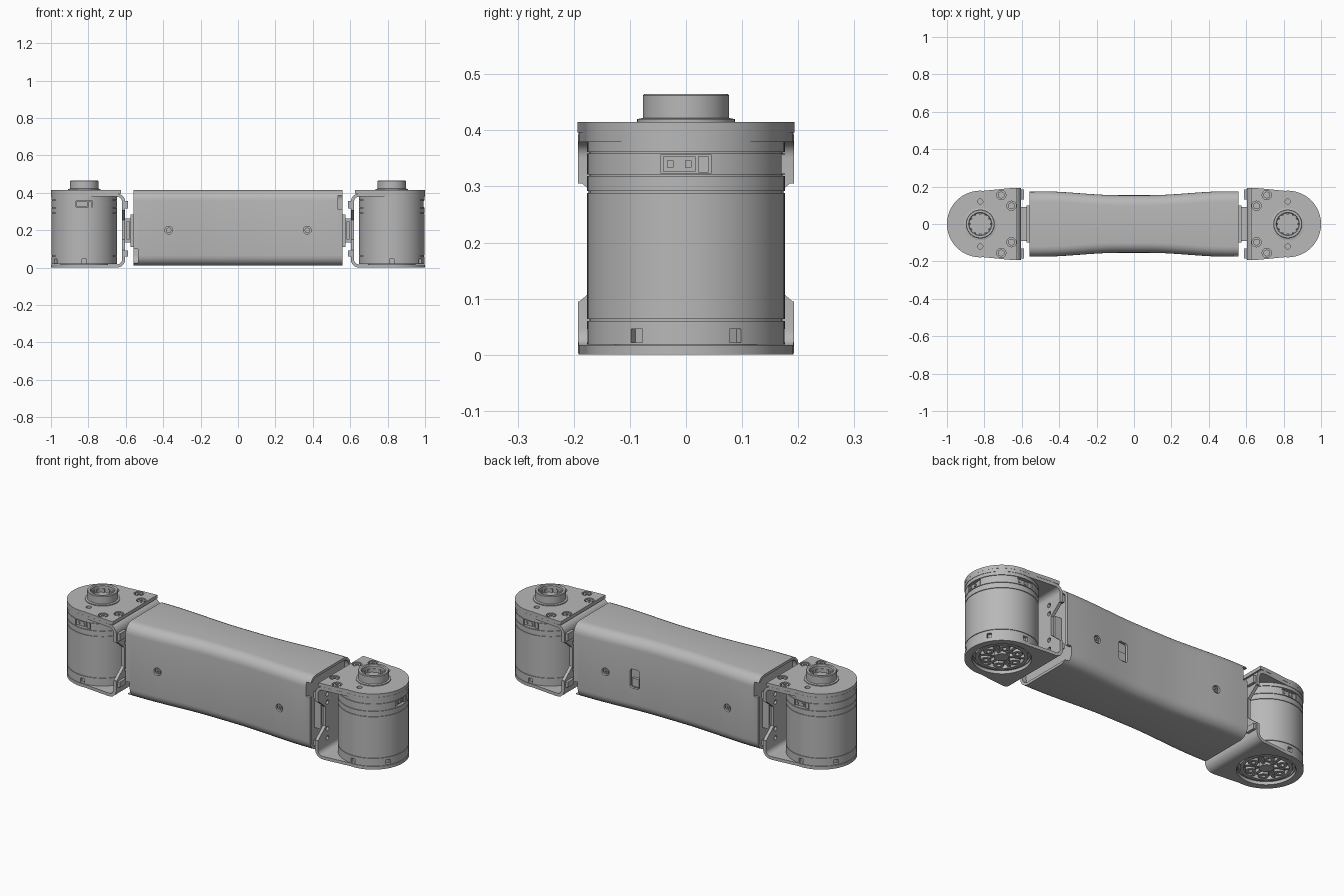
import bpy, bmesh, math
from mathutils import Matrix, Vector

if "Cube" in bpy.data.objects:
    bpy.data.objects.remove(bpy.data.objects["Cube"])

GREY = bpy.data.materials.new("machined grey")
GREY.diffuse_color = (0.48, 0.48, 0.48, 1)
GREY.use_nodes = True
GREY.node_tree.nodes["Principled BSDF"].inputs["Base Color"].default_value = GREY.diffuse_color
CX, R = 0.822, 0.178          # motor axis and radius


def finish(name, bm, turn=0.0):
    bmesh.ops.recalc_face_normals(bm, faces=bm.faces)
    bm.transform(Matrix.Rotation(turn, 4, 'Z'))
    me = bpy.data.meshes.new(name)
    bm.to_mesh(me)
    bm.free()
    ob = bpy.data.objects.new(name, me)
    bpy.context.collection.objects.link(ob)
    me.materials.append(GREY)
    return ob


def select(ob):
    bpy.ops.object.select_all(action='DESELECT')
    ob.select_set(True)
    bpy.context.view_layer.objects.active = ob


def smooth(ob):
    select(ob)
    bpy.ops.object.shade_smooth_by_angle(angle=math.radians(30))


def prism(name, pts, axis, lo, hi, turn=0.0):
    """Extrude a 2D outline along an axis."""
    place = {'x': lambda u, v, h: (h, u, v), 'y': lambda u, v, h: (u, h, v),
             'z': lambda u, v, h: (u, v, h)}[axis]
    bm = bmesh.new()
    a, b = [[bm.verts.new(place(u, v, h)) for u, v in pts] for h in (lo, hi)]
    bm.faces.new(a)
    bm.faces.new(b)
    for i in range(len(pts)):
        j = (i + 1) % len(pts)
        bm.faces.new((a[i], a[j], b[j], b[i]))
    return finish(name, bm, turn)


def arc(cx, cy, r, a0, a1, n):
    return [(cx + r * math.cos(math.radians(a0 + (a1 - a0) * i / n)),
             cy + r * math.sin(math.radians(a0 + (a1 - a0) * i / n))) for i in range(n + 1)]


def circle(cx, cy, r, n=24):
    return arc(cx, cy, r, 0, 360, n)[:-1]


def rect(u0, u1, v0, v1):
    return [(u0, v0), (u1, v0), (u1, v1), (u0, v1)]


def rounded(w, z0, z1, r, n=6):
    return (arc(w - r, z1 - r, r, 0, 90, n) + arc(-w + r, z1 - r, r, 90, 180, n)
            + arc(-w + r, z0 + r, r, 180, 270, n) + arc(w - r, z0 + r, r, 270, 360, n))


def lathe(name, profile, turn=0.0, n=72):
    """Spin a closed (radius, height) profile around the motor axis."""
    bm = bmesh.new()
    vs = [bm.verts.new((CX + r, 0, z)) for r, z in profile]
    es = [bm.edges.new((vs[i], vs[(i + 1) % len(vs)])) for i in range(len(vs))]
    bmesh.ops.spin(bm, geom=vs + es, cent=(CX, 0, 0), axis=(0, 0, 1),
                   angle=2 * math.pi, steps=n, use_merge=True)
    bmesh.ops.remove_doubles(bm, verts=bm.verts, dist=1e-5)
    loose = [e for e in bm.edges if not e.link_faces]
    bmesh.ops.delete(bm, geom=loose, context='EDGES')
    return finish(name, bm, turn)


def cut(ob, *cutters, op='DIFFERENCE'):
    for c in cutters:
        m = ob.modifiers.new("cut", 'BOOLEAN')
        m.operation, m.object, m.solver = op, c, 'EXACT'
        select(ob)
        bpy.ops.object.modifier_apply(modifier=m.name)
        bpy.data.objects.remove(c)


def radial_box(name, ang, r0, r1, half, z0, z1, turn, off=0.0):
    """Box pointing away from the motor axis at an angle."""
    bm = bmesh.new()
    bmesh.ops.create_cube(bm, size=1)
    bm.transform(Matrix.Translation((CX, 0, 0)) @ Matrix.Rotation(math.radians(ang), 4, 'Z')
                 @ Matrix.Translation(((r0 + r1) / 2, off, (z0 + z1) / 2))
                 @ Matrix.Diagonal((r1 - r0, 2 * half, z1 - z0, 1)))
    return finish(name, bm, turn)


# ---- central arm: waisted hollow tube ----
def half_width(x):
    t = min(1, max(0, (abs(x) - 0.08) / 0.42))
    return 0.154 + 0.021 * t * t * (3 - 2 * t)


L, T = 0.56, 0.014
xs = [-L + 2 * L * i / 40 for i in range(41)]
bm = bmesh.new()
rings = [[bm.verts.new((x, y, z)) for y, z in
          rounded(half_width(x) - d, 0.01 + d, 0.415 - d, 0.055 - d)]
         for x, d in [(x, 0) for x in xs] + [(x, T) for x in reversed(xs)]]
for a, b in zip(rings, rings[1:] + rings[:1]):
    for i in range(len(a)):
        j = (i + 1) % len(a)
        bm.faces.new((a[i], a[j], b[j], b[i]))
arm = finish("arm_tube", bm)
cut(arm, *[prism("cutter", circle(x, 0.2, 0.021), 'y', -0.3, 0.3) for x in (-0.37, 0.37)],
    prism("cutter", [(0.2 + u, 0.2 + v) for u, v in rounded(0.028, -0.052, 0.052, 0.014)],
          'y', 0.1, 0.3),
    *[prism("cutter", rect(*sorted((s * 0.535, s * 0.6)), *z), 'y', *sorted((t * 0.1, t * 0.3)))
      for s, t, z in ((1, -1, (0.31, 0.385)), (-1, -1, (0.025, 0.1)),
                      (-1, 1, (0.31, 0.385)), (1, 1, (0.025, 0.1)))])
smooth(arm)

# screws in the arm sides and the socket behind the slot
for x in (-0.37, 0.37):
    w = half_width(x)
    for s in (-1, 1):
        scr = prism("arm_screw", circle(x, 0.2, 0.014), 'y', *sorted((s * (w - 0.03), s * (w - 0.004))))
        cut(scr, prism("cutter", circle(x, 0.2, 0.007, 6), 'y',
                       *sorted((s * (w - 0.012), s * (w + 0.02)))))
        smooth(scr)
        prism("screw_backing", circle(x, 0.2, 0.03), 'y', *sorted((s * (w - 0.04), s * (w - 0.02))))
prism("slot_socket", rect(0.165, 0.235, 0.14, 0.26), 'y', 0.11, 0.135)
prism("slot_plug", rect(0.18, 0.22, 0.155, 0.2), 'y', 0.134, 0.15)


# ---- joint at each end ----
def joint(turn, socket_angles):
    # motor housing with seam grooves
    side = [(R - 0.002, 0.018)]
    for z in (0.062, 0.29, 0.32, 0.36):
        side += [(R - 0.002, z - 0.0015), (R - 0.006, z - 0.0015),
                 (R - 0.006, z + 0.0015), (R - 0.002, z + 0.0015)]
    side += [(R - 0.002, 0.38), (0, 0.38), (0, 0.03), (0.138, 0.03), (0.138, 0.018)]
    motor = lathe("motor_housing", side, turn)
    cut(motor, *[radial_box("cutter", 30 + 60 * k, 0.16, 0.2, 0.012, 0.022, 0.046, turn)
                 for k in range(6)],
        *[radial_box("cutter", a, 0.15, 0.2, 0.045, 0.323, 0.357, turn) for a in socket_angles])
    smooth(motor)
    # cable sockets
    for a in socket_angles:
        radial_box("cable_socket", a, 0.14, 0.166, 0.029, 0.327, 0.353, turn, -0.012)
        radial_box("signal_socket", a, 0.14, 0.168, 0.009, 0.325, 0.354, turn, 0.031)
        for off in (-0.028, 0.004):
            radial_box("socket_pin", a, 0.16, 0.17, 0.006, 0.334, 0.346, turn, off)

    # bent sheet bracket: C profile trimmed to a D outline with a narrow waist
    dee = [(0.6, -0.193), (0.665, -0.191)] + arc(CX, 0, R, -95, 95, 48) + [(0.665, 0.191), (0.6, 0.193)]
    x0, top, t, r = 0.603, 0.396, 0.017, 0.045
    prof = ([(1.1, top)] + arc(x0 + r, top - r, r, 90, 180, 6) + arc(x0 + r, r, r, 180, 270, 6) + [(1.1, 0)]
            + [(1.1, t)] + arc(x0 + r, r, r - t, 270, 180, 6)
            + arc(x0 + r, top - r, r - t, 180, 90, 6) + [(1.1, top - t)])
    bracket = prism("bent_bracket", prof, 'y', -0.22, 0.22, turn)
    cut(bracket, prism("cutter", dee, 'z', -0.1, 0.6, turn), op='INTERSECT')
    flip = 1 if turn == 0 else -1
    waist = [(0.25, 0.095), (0.19, 0.095), (0.125, 0.15), (0.125, 0.255), (0.185, 0.305), (0.25, 0.305)]
    cut(bracket, prism("cutter", circle(CX, 0, 0.142, 48), 'z', -0.1, 0.1, turn),
        *[prism("cutter", [(s * y, z) for y, z in waist], 'x', 0.55, 0.67, turn) for s in (-1, 1)],
        *[prism("cutter", circle(y, z, 0.012, 12), 'x', 0.55, 0.67, turn)
          for y in (-0.11, 0.11) for z in (0.08, 0.13, 0.275, 0.32)])
    smooth(bracket)

    # top cover plate with countersunk screws and two pin holes
    plate = [(0.625, -0.193), (0.67, -0.191)] + arc(CX, 0, R, -95, 95, 48) + [(0.67, 0.191), (0.625, 0.193)]
    cover = prism("cover_plate", plate, 'z', 0.3965, 0.415, turn)
    spots = [(x, s * y) for x, y in ((0.655, 0.097), (0.71, 0.155)) for s in (-1, 1)]
    cut(cover, *[prism("cutter", circle(x, y, 0.025), 'z', 0.401, 0.5, turn) for x, y in spots],
        *[prism("cutter", circle(CX, y, 0.014), 'z', 0.401, 0.5, turn) for y in (-0.12, 0.12)])
    smooth(cover)
    for x, y in spots:
        scr = prism("cover_screw", circle(x, y, 0.018), 'z', 0.4, 0.413, turn)
        cut(scr, prism("cutter", circle(x, y, 0.009, 6), 'z', 0.406, 0.5, turn))
        smooth(scr)

    # hollow output collar with inner ribs
    smooth(lathe("output_collar", [(0, 0.41), (0.087, 0.41), (0.087, 0.42), (0.077, 0.422), (0.077, 0.462),
                                   (0.074, 0.465), (0.062, 0.465), (0.058, 0.46), (0.058, 0.425), (0, 0.425)],
                 turn, 48))
    for k in range(12):
        radial_box("collar_rib", 30 * k, 0.052, 0.06, 0.006, 0.42, 0.445, turn)

    # output face on the underside
    smooth(lathe("rotor_ring", [(0.108, 0.035), (0.108, 0.01), (0.126, 0.01), (0.126, 0.035)], turn))
    smooth(prism("rotor_hub", circle(CX, 0, 0.036), 'z', 0.008, 0.035, turn))
    for k in range(6):
        a = math.radians(60 * k)
        boss = prism("rotor_boss", circle(CX + 0.08 * math.cos(a), 0.08 * math.sin(a), 0.025),
                     'z', 0.01, 0.035, turn)
        cut(boss, prism("cutter", circle(CX + 0.08 * math.cos(a), 0.08 * math.sin(a), 0.011, 12),
                        'z', -0.1, 0.022, turn))
        smooth(boss)
        radial_box("rotor_spoke", 60 * k + 30, 0.03, 0.11, 0.007, 0.014, 0.035, turn)

    # coupling between bracket and arm
    smooth(prism("arm_end_cap", rounded(0.164, 0.022, 0.403, 0.044), 'x', 0.52, 0.535, turn))
    prism("coupling_flange", [(-0.1, 0.11), (0.1, 0.11), (0.1, 0.285), (-0.1, 0.285)],
          'x', 0.53, 0.574, turn)
    tongue = prism("coupling_block", rect(-0.09, 0.09, 0.135, 0.262), 'x', 0.57, 0.606, turn)
    cut(tongue, *[prism("cutter", rect(*sorted((s * 0.06, s * 0.2)), 0.152, 0.245),
                        'x', 0.58, 0.596, turn) for s in (-1, 1)])
    for z0, z1 in ((0.285, 0.375), (0.03, 0.11)):
        for s in (-1, 1):
            prism("bracket_pad", rect(*sorted((s * 0.13, s * 0.185)), z0 + 0.03, z1 - 0.02),
                  'x', 0.588, 0.606, turn)


joint(0.0, (0, 90))
joint(math.pi, (90, -90))
